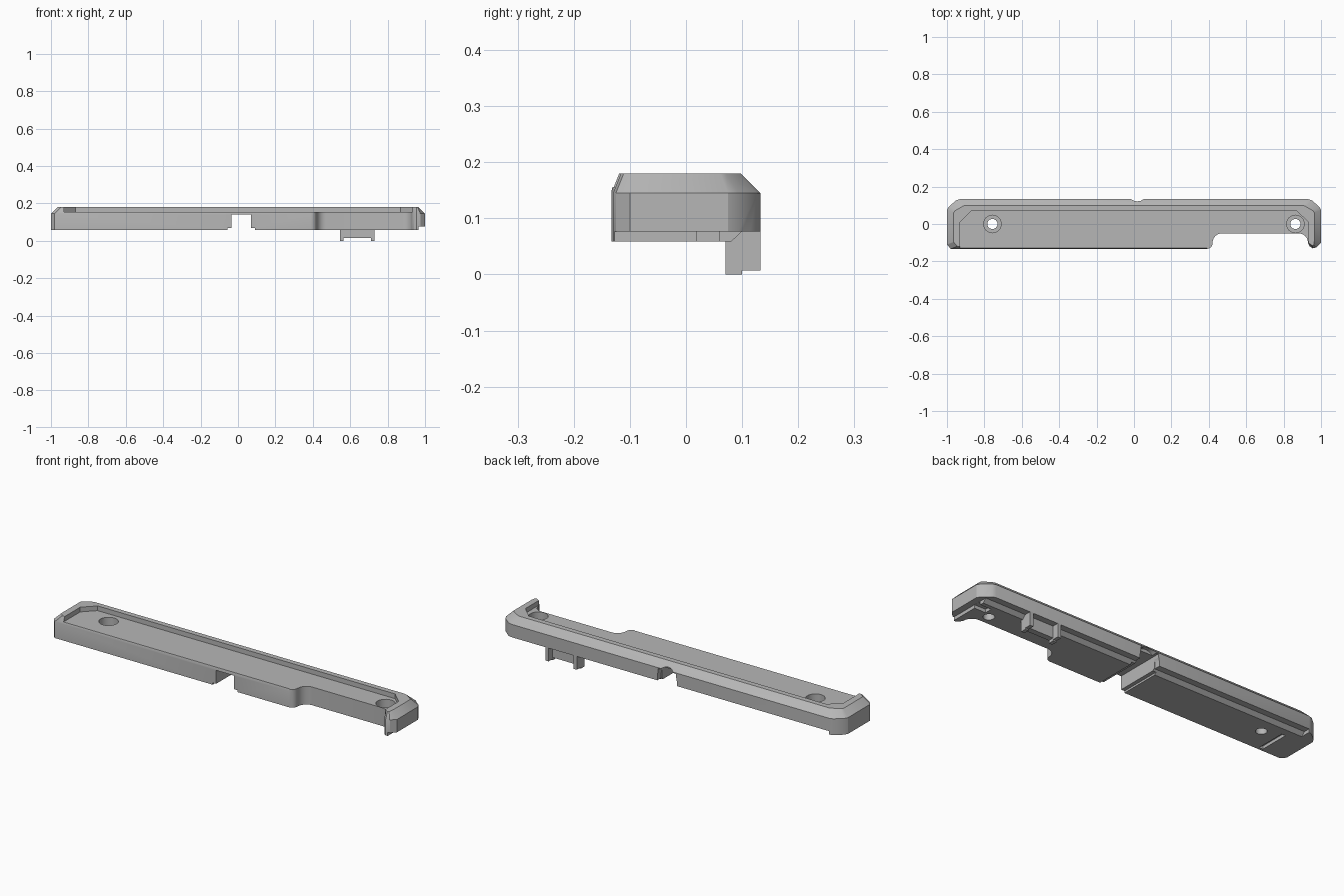
import bpy, bmesh, math
from mathutils import Vector

default = bpy.data.objects.get("Cube")
if default:
    bpy.data.objects.remove(default, do_unlink=True)

grey = bpy.data.materials.new("plain grey")
grey.use_nodes = True
COLOUR = (0.47, 0.47, 0.47, 1)
grey.diffuse_color = COLOUR
grey.node_tree.nodes["Principled BSDF"].inputs["Base Color"].default_value = COLOUR


def loft(name, rings):
    """Closed solid through matching rings of points."""
    bm = bmesh.new()
    loops = [[bm.verts.new(p) for p in ring] for ring in rings]
    n = len(loops[0])
    for low, high in zip(loops, loops[1:]):
        for i in range(n):
            j = (i + 1) % n
            bm.faces.new((low[i], low[j], high[j], high[i]))
    bm.faces.new(loops[0][::-1])
    bm.faces.new(loops[-1])
    bmesh.ops.recalc_face_normals(bm, faces=bm.faces)
    mesh = bpy.data.meshes.new(name)
    bm.to_mesh(mesh)
    bm.free()
    mesh.materials.append(grey)
    ob = bpy.data.objects.new(name, mesh)
    bpy.context.collection.objects.link(ob)
    return ob


def prism(name, pts, a, b, axis="z"):
    """Extrude a 2D profile along one axis."""
    place = {"z": lambda u, v, w: (u, v, w),
             "y": lambda u, v, w: (u, w, v),
             "x": lambda u, v, w: (w, u, v)}[axis]
    return loft(name, [[place(u, v, w) for u, v in pts] for w in (a, b)])


def box(name, x, y, z):
    return prism(name, [(x[0], y[0]), (x[1], y[0]), (x[1], y[1]), (x[0], y[1])], *z)


def arc(cx, cy, r, start, end, steps=6):
    angles = [math.radians(start + (end - start) * i / steps) for i in range(steps + 1)]
    return [(cx + r * math.cos(t), cy + r * math.sin(t)) for t in angles]


def circle(cx, cy, r, n=24):
    return arc(cx, cy, r, 0, 360 - 360 / n, n - 1)


def outline(d):
    """Body outline; the ends and back move inward by d."""
    e, k, f = 1 - d, 0.133 - d, 0.4 * d
    pts = [(-e, -0.11 + f), (-e + 0.02, -0.133 + f)]
    pts += [(0.39, -0.133 + f)] + arc(0.39, -0.103, 0.03, -60, 0, 3)
    pts += arc(0.47, -0.1, 0.05, 180, 90)
    pts += arc(0.88, -0.1, 0.05, 90, 0)
    pts += [(0.94, -0.12 + f), (0.955, -0.13 + f), (0.975 - f, -0.125 + f), (e, -0.1 + f)]
    corner = [(e, 0.075 - f), (e - 0.01, 0.093 - d * 0.6),
              (e - 0.05, 0.127 - d * 0.9), (e - 0.07 + f, k)]
    return pts + corner + [(-x, y) for x, y in reversed(corner)]


# Main shell with a sloped upper edge
body = loft("body", [[(x, y, z) for x, y in outline(d)]
                     for z, d in ((0.059, 0), (0.145, 0), (0.18, 0.035))])

cutters = [
    # Recessed top, open to the front
    prism("tray_cut", [(-0.93, -0.3), (0.932, -0.3), (0.932, 0.01), (0.87, 0.07),
                       (-0.87, 0.07), (-0.93, 0.01)], 0.155, 0.3),
    # Step under the back wall
    prism("back_step_cut", [(0.08, 0.058), (0.1, 0.077), (0.2, 0.077), (0.2, 0),
                            (0.08, 0)], -0.93, 1.1, "x"),
    # Step under the left end
    box("end_step_cut", (0.965, 1.1), (-0.2, 0.2), (0, 0.077)),
    box("end_notch_cut", (0.9, 1.1), (0.02, 0.06), (0, 0.0768)),
    # Cable channel and its arched exit
    box("channel_cut", (-0.035, 0.07), (-0.3, 0.3), (0, 0.14)),
    box("channel_lip_cut", (-0.055, 0.09), (-0.3, 0.11), (0, 0.069)),
    prism("exit_cut", arc(0.0175, 0.1, 0.057, 0, 180, 10) + [(-0.0395, 0), (0.0745, 0)],
          0.102, 0.3, "y"),
    # Slot in the underside
    box("slot_cut", (-0.867, -0.845), (-0.12, 0.04), (0, 0.075)),
]
# Screw holes with wide recesses
for side, x in (("right", -0.757), ("left", 0.863)):
    cutters.append(prism(side + "_screw_recess", circle(x, 0, 0.047), 0.1, 0.2))
    cutters.append(prism(side + "_screw_hole", circle(x, 0, 0.027), 0, 0.12))

for cutter in cutters:
    cutter.hide_render = True
    mod = body.modifiers.new(cutter.name, "BOOLEAN")
    mod.operation = "DIFFERENCE"
    mod.solver = "EXACT"
    mod.object = cutter
bpy.context.view_layer.objects.active = body
for mod in list(body.modifiers):
    bpy.ops.object.modifier_apply(modifier=mod.name)
for cutter in cutters:
    bpy.data.objects.remove(cutter, do_unlink=True)

# Hanging clip: a sheet between two prongs
box("clip_sheet", (0.56, 0.715), (0.07, 0.1), (0.015, 0.08))
for side, x in (("right", 0.545), ("left", 0.71)):
    box(side + "_clip_prong", (x, x + 0.02), (0.07, 0.1), (0, 0.08))
    box(side + "_clip_wing", (x, x + 0.02), (0.1, 0.133), (0.007, 0.08))

# Smooth the rounded corners and keep the edges sharp
bpy.ops.object.select_all(action="DESELECT")
body.select_set(True)
bpy.context.view_layer.objects.active = body
bpy.ops.object.shade_smooth_by_angle(angle=math.radians(25))
